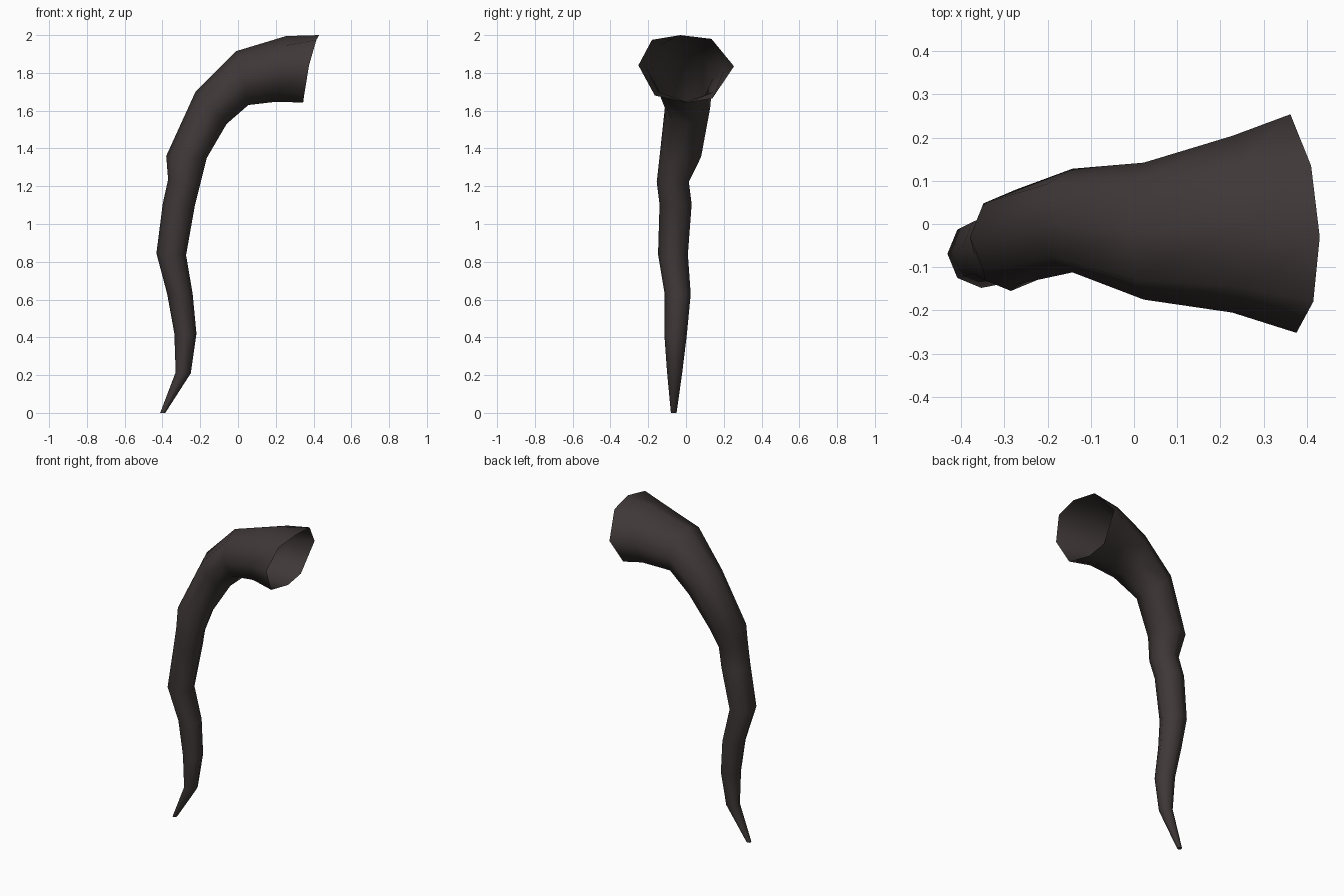
import bpy, bmesh, math
from mathutils import Vector

if "Cube" in bpy.data.objects:
    bpy.data.objects.remove(bpy.data.objects["Cube"])

SIDES = 8

# Horn sections: outer (x, z), inner (x, z), y min, y max
sections = [
    ((-0.412, 0.00), (-0.385, 0.00), -0.08, -0.05),
    ((-0.33, 0.215), (-0.25, 0.21), -0.10, -0.02),
    ((-0.337, 0.42), (-0.22, 0.42), -0.115, 0.005),
    ((-0.375, 0.63), (-0.24, 0.63), -0.113, 0.025),
    ((-0.432, 0.845), (-0.275, 0.835), -0.148, 0.01),
    ((-0.398, 1.11), (-0.228, 1.10), -0.14, 0.03),
    ((-0.37, 1.235), (-0.20, 1.21), -0.155, 0.015),
    ((-0.38, 1.36), (-0.165, 1.35), -0.14, 0.08),
    ((-0.225, 1.70), (-0.06, 1.53), -0.112, 0.128),
    ((-0.01, 1.915), (0.055, 1.63), -0.175, 0.142),
    ((0.255, 1.995), (0.20, 1.647), -0.205, 0.204),
]
# Uneven open mouth
mouth = [(0.43, -0.03, 2.0), (0.41, 0.135, 1.98), (0.362, 0.254, 1.835),
         (0.345, 0.14, 1.665), (0.345, 0.01, 1.643), (0.35, -0.165, 1.68),
         (0.376, -0.252, 1.84), (0.415, -0.18, 1.975)]


def ring(outer, inner, y0, y1):
    o, i = Vector((outer[0], 0, outer[1])), Vector((inner[0], 0, inner[1]))
    mid, a = (o + i) / 2, (o - i) / 2
    mid.y = (y0 + y1) / 2
    b = Vector((0, (y1 - y0) / 2, 0))
    return [mid + a * math.cos(t) + b * math.sin(t)
            for t in (math.tau * k / SIDES for k in range(SIDES))]


# Skin the rings into one curved horn, closed at the tip and open at the mouth
bm = bmesh.new()
rings = [[bm.verts.new(p) for p in pts]
         for pts in [ring(*s) for s in sections] + [mouth]]
for lo, hi in zip(rings, rings[1:]):
    for k in range(SIDES):
        n = (k + 1) % SIDES
        bm.faces.new((lo[k], lo[n], hi[n], hi[k]))
tip = bm.faces.new(rings[0])
bmesh.ops.recalc_face_normals(bm, faces=bm.faces)
# An open skin: make sure the tip looks down, so all faces look outward
tip.normal_update()
if tip.normal.z > 0:
    bmesh.ops.reverse_faces(bm, faces=bm.faces)
for f in bm.faces:
    f.smooth = f is not tip

mesh = bpy.data.meshes.new("horn")
bm.to_mesh(mesh)
bm.free()
horn = bpy.data.objects.new("horn", mesh)
bpy.context.collection.objects.link(horn)

mat = bpy.data.materials.new("dark brown horn")
mat.diffuse_color = (0.05, 0.039, 0.039, 1)
mat.use_nodes = True
mat.node_tree.nodes["Principled BSDF"].inputs["Base Color"].default_value = mat.diffuse_color
mesh.materials.append(mat)
